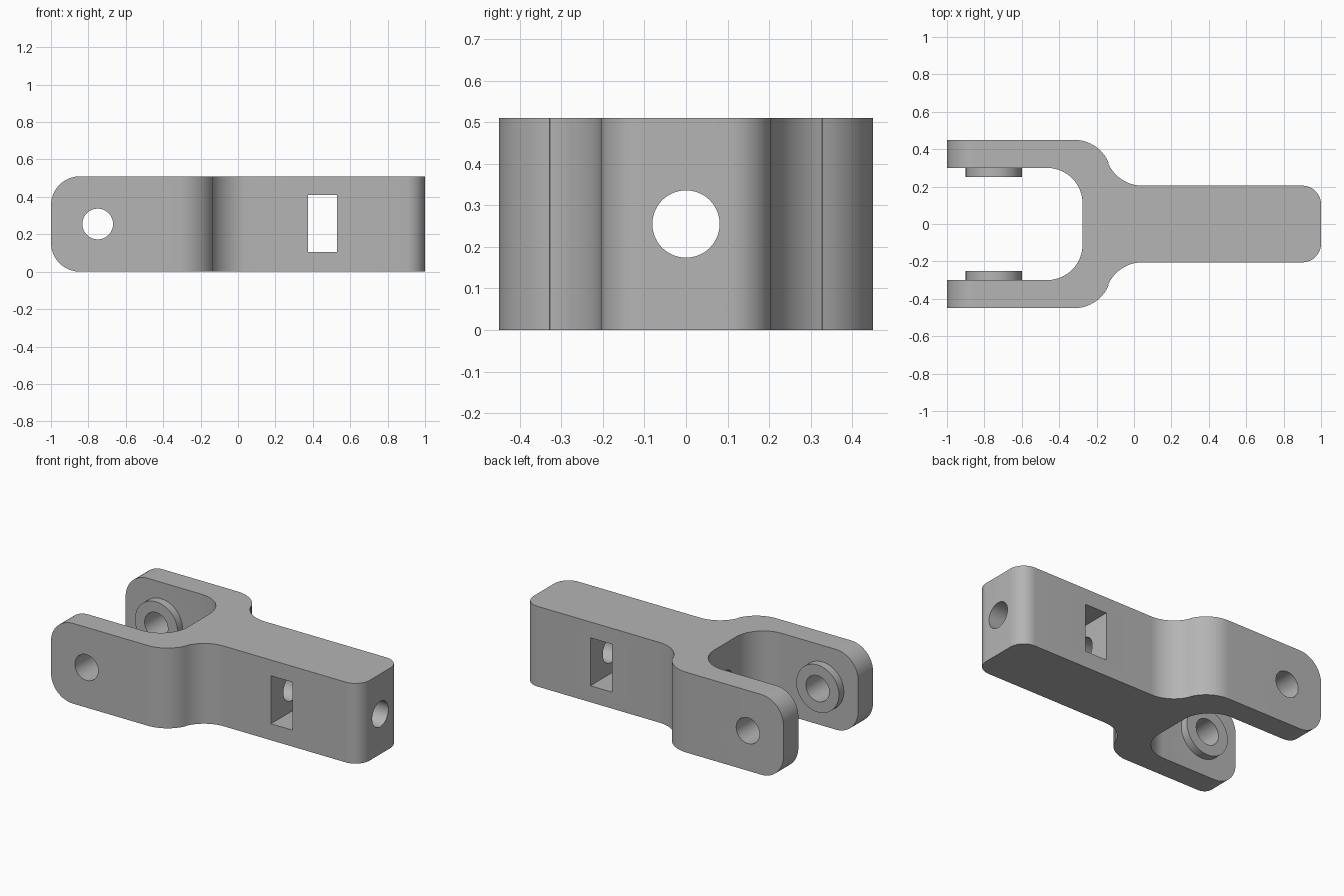
import bpy, bmesh
from math import radians, cos, sin, pi
from mathutils import Matrix, Vector

cube = bpy.data.objects.get("Cube")
if cube:
    bpy.data.objects.remove(cube, do_unlink=True)

HEIGHT = 0.51
MID = HEIGHT / 2
PIN_X = -0.75

grey = bpy.data.materials.new("steel grey")
grey.use_nodes = True
colour = (0.46, 0.46, 0.46, 1)
grey.diffuse_color = colour
grey.node_tree.nodes["Principled BSDF"].inputs["Base Color"].default_value = colour


def arc(cx, cy, r, a0, a1, n=16):
    angles = [radians(a0 + (a1 - a0) * i / n) for i in range(n + 1)]
    return [(cx + r * cos(a), cy + r * sin(a)) for a in angles]


def add_object(name, bm):
    bmesh.ops.recalc_face_normals(bm, faces=bm.faces)
    mesh = bpy.data.meshes.new(name)
    bm.to_mesh(mesh)
    bm.free()
    mesh.materials.append(grey)
    obj = bpy.data.objects.new(name, mesh)
    bpy.context.collection.objects.link(obj)
    return obj


def prism(name, points, start, depth):
    """Extrude a closed outline along the vector depth; start maps 2D to 3D."""
    bm = bmesh.new()
    face = bm.faces.new([bm.verts.new(start(u, v)) for u, v in points])
    new = bmesh.ops.extrude_face_region(bm, geom=[face])["geom"]
    bmesh.ops.translate(bm, vec=Vector(depth),
                        verts=[g for g in new if isinstance(g, bmesh.types.BMVert)])
    return add_object(name, bm)


def cylinder(name, radius, length, centre, axis):
    bm = bmesh.new()
    turn = Matrix.Rotation(pi / 2, 4, "Y" if axis == "X" else "X")
    bmesh.ops.create_cone(bm, cap_ends=True, segments=64, radius1=radius, radius2=radius,
                          depth=length, matrix=Matrix.Translation(centre) @ turn)
    return add_object(name, bm)


def box(name, size, centre):
    bm = bmesh.new()
    bmesh.ops.create_cube(bm, size=1, matrix=Matrix.Translation(centre) @ Matrix.Diagonal((*size, 1)))
    return add_object(name, bm)


def combine(target, tool, operation):
    tool.hide_render = True
    mod = target.modifiers.new(operation, "BOOLEAN")
    mod.operation, mod.solver, mod.object = operation, "EXACT", tool
    bpy.context.view_layer.objects.active = target
    bpy.ops.object.modifier_apply(modifier=mod.name)
    bpy.data.objects.remove(tool, do_unlink=True)


# Fork plan: inner throat, arm, S-shaped shoulder and rounded shank end
half = ([(-0.275, 0.0)] + arc(-0.465, 0.11, 0.19, 0, 90) + [(-1, 0.30), (-1, 0.45)]
        + arc(-0.32, 0.25, 0.2, 90, 22.9) + arc(0.045, 0.405, 0.2, 203, 270)
        + arc(0.9, 0.105, 0.1, 90, 0))
outline = half + [(x, -y) for x, y in reversed(half[1:])]
fork = prism("fork_body", outline, lambda x, y: (x, y, 0), (0, 0, HEIGHT))

# Round the upper and lower corners of the arm ends
r = 0.155
side = (arc(r - 1, r, r, 270, 180) + arc(r - 1, HEIGHT - r, r, 180, 90)
        + [(1.1, HEIGHT), (1.1, 0)])
rounding = prism("rounding", [(x, z * 1.0) for x, z in side],
                 lambda x, z: (x, -0.6, z), (0, 1.2, 0))
combine(fork, rounding, "INTERSECT")

# Bosses on the inner faces of the arms
for s in (-1, 1):
    combine(fork, cylinder("boss", 0.15, 0.1, (PIN_X, s * 0.30, MID), "Y"), "UNION")

# Pin bore, lengthwise bore and cross slot
combine(fork, cylinder("pin_bore", 0.082, 1.2, (PIN_X, 0, MID), "Y"), "DIFFERENCE")
combine(fork, cylinder("shank_bore", 0.081, 1.8, (0.5, 0, MID), "X"), "DIFFERENCE")
combine(fork, box("cross_slot", (0.153, 1, 0.305), (0.452, 0, 0.257)), "DIFFERENCE")

bpy.ops.object.select_all(action="DESELECT")
fork.select_set(True)
bpy.context.view_layer.objects.active = fork
bpy.ops.object.shade_smooth_by_angle(angle=radians(30))
